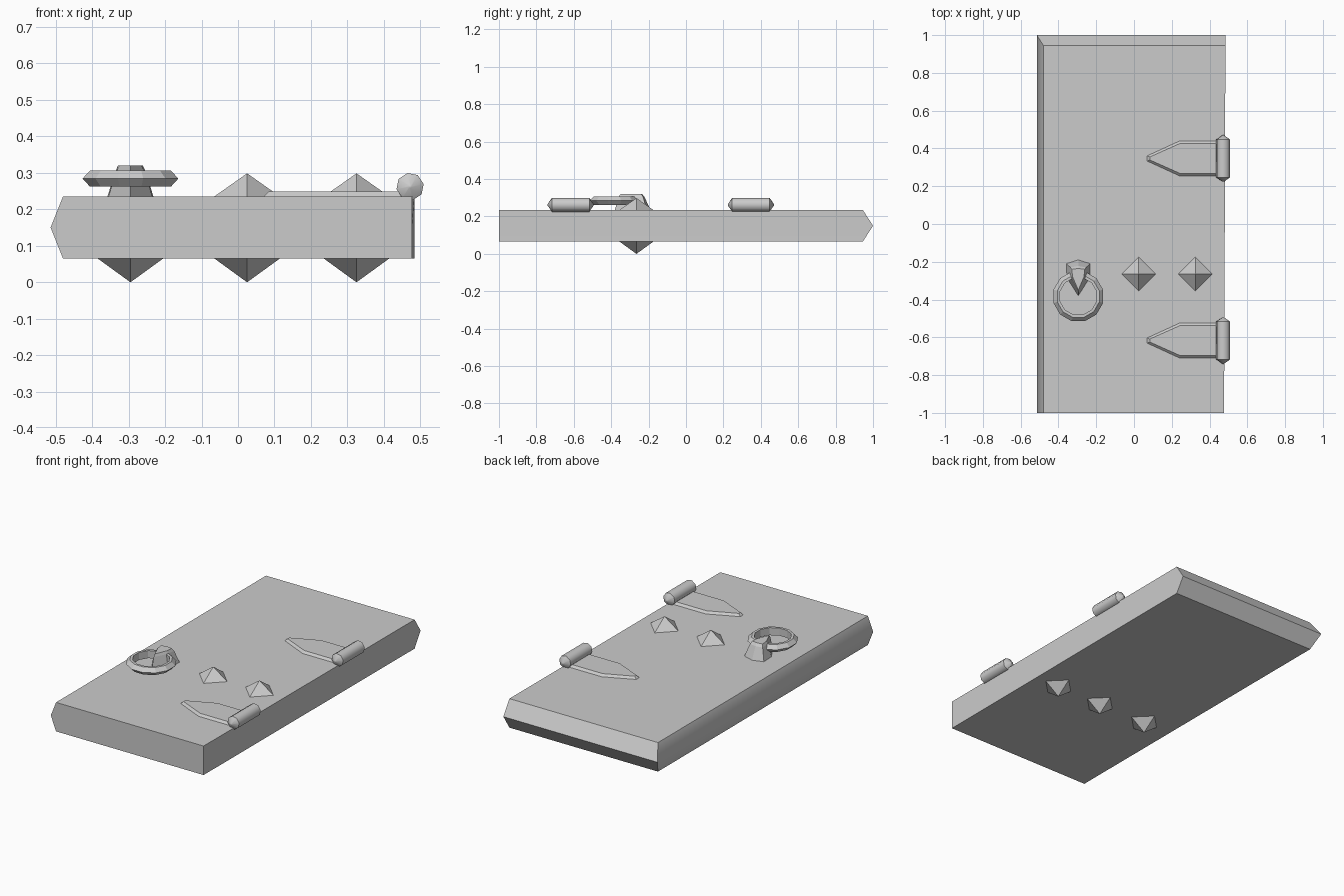
import bpy
import bmesh
import math

cube = bpy.data.objects.get("Cube")
if cube:
    bpy.data.objects.remove(cube, do_unlink=True)

grey = bpy.data.materials.new("grey")
grey.use_nodes = True
grey.diffuse_color = (0.6, 0.6, 0.6, 1)
grey.node_tree.nodes["Principled BSDF"].inputs["Base Color"].default_value = (0.6, 0.6, 0.6, 1)

TOP, MID, BOTTOM = 0.235, 0.15, 0.065


def loft(name, loops, closed=False, smooth=None):
    """Skin matching vertex loops; cap the ends, or join last to first."""
    bm = bmesh.new()
    rings = [[bm.verts.new(p) for p in loop] for loop in loops]
    n = len(rings[0])
    pairs = list(zip(rings, rings[1:]))
    if closed:
        pairs.append((rings[-1], rings[0]))
    else:
        bm.faces.new(rings[0])
        bm.faces.new(rings[-1])
    for a, b in pairs:
        for i in range(n):
            j = (i + 1) % n
            bm.faces.new((a[i], a[j], b[j], b[i]))
    bmesh.ops.recalc_face_normals(bm, faces=bm.faces)
    mesh = bpy.data.meshes.new(name)
    bm.to_mesh(mesh)
    bm.free()
    mesh.materials.append(grey)
    obj = bpy.data.objects.new(name, mesh)
    bpy.context.collection.objects.link(obj)
    if smooth:
        bpy.ops.object.select_all(action='DESELECT')
        obj.select_set(True)
        bpy.context.view_layer.objects.active = obj
        bpy.ops.object.shade_smooth_by_angle(angle=math.radians(smooth))
    return obj


def circle(radius, sides, turn=0.0):
    return [(radius * math.cos(turn + math.tau * i / sides),
             radius * math.sin(turn + math.tau * i / sides)) for i in range(sides)]


def outline(points, cx, cy, z):
    return [(cx + x, cy + y, z) for x, y in points]


def mirrored(half):
    """Complete a half outline whose first and last points lie on x = 0."""
    return half + [(-x, y) for x, y in reversed(half[1:-1])]


# Door slab with pointed left and back edges
def slab_loop(left, back, z):
    return [(left, -1, z), (0.477, -1, z), (0.484, back, z), (left, back, z)]


loft("door_slab", [slab_loop(-0.48, 0.945, BOTTOM), slab_loop(-0.514, 1, MID),
                   slab_loop(-0.48, 0.945, TOP)], smooth=50)

# Pyramid studs on both faces
STUD_Y = -0.265


def stud(name, x, base, tip):
    loft(name, [outline(circle(0.09, 4), x, STUD_Y, base),
                outline(circle(0.0005, 4), x, STUD_Y, tip)])


for i, x in enumerate((-0.295, 0.025, 0.325)):
    stud(f"back_stud_{i}", x, BOTTOM, 0.0)
    if i:
        stud(f"front_stud_{i}", x, TOP, 0.298)

# Knocker: tapered post and hanging ring
base = mirrored([(0, -0.19), (0.063, -0.21), (0.06, -0.285), (0, -0.38)])
shoulder = mirrored([(0, -0.222), (0.041, -0.23), (0.038, -0.283), (0, -0.36)])
crown = mirrored([(0, -0.235), (0.034, -0.24), (0.03, -0.28), (0, -0.35)])
loft("knocker_post", [outline(base, -0.295, 0, TOP), outline(shoulder, -0.295, 0, 0.305),
                      outline(crown, -0.295, 0, 0.32)])

ring_profile = [(0.1, 0.262), (0.115, 0.262), (0.136, 0.284), (0.115, 0.306), (0.1, 0.306)]
loft("knocker_ring", [outline(circle(r, 12, math.pi / 12), -0.295, -0.383, z)
                      for r, z in ring_profile], closed=True)

# Hinges: pointed barrel and tapered strap
for side, y in (("upper", 0.347), ("lower", -0.617)):
    stations = [(-0.123, 0.004), (-0.1, 0.038), (0.1, 0.038), (0.123, 0.004)]
    loft(f"{side}_hinge_barrel",
         [[(0.472 + u, y + s, 0.262 + v) for u, v in circle(r, 8, 0.2)] for s, r in stations],
         smooth=50)
    low = [(0.472, -0.092), (0.24, -0.092), (0.07, -0.014),
           (0.07, 0.014), (0.24, 0.092), (0.472, 0.092)]
    high = [(0.472, -0.079), (0.243, -0.079), (0.084, -0.008),
            (0.084, 0.008), (0.243, 0.079), (0.472, 0.079)]
    loft(f"{side}_hinge_strap", [outline(low, 0, y, TOP - 0.005), outline(low, 0, y, TOP),
                                 outline(high, 0, y, 0.248)])
